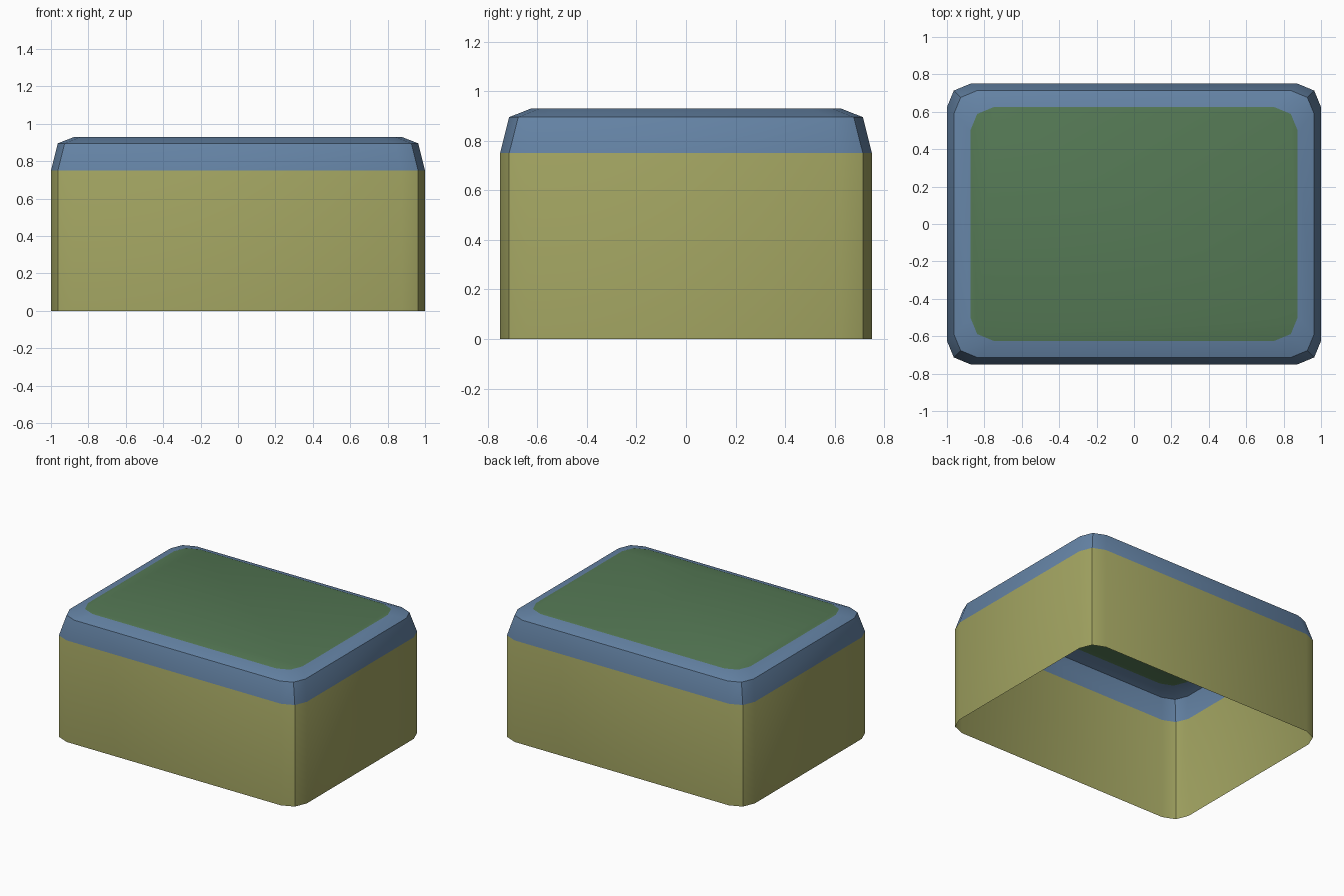
import bpy, bmesh

if "Cube" in bpy.data.objects:
    bpy.data.objects.remove(bpy.data.objects["Cube"])

HX, HY = 1.0, 0.75          # half sizes of the footprint
R, M = 0.125, 0.0366        # corner radius, arc midpoint offset
# (inset, height) of each ring, from the floor to the top panel
PROFILE = [(0, 0), (0, 0.75), (M, 0.895), (R, 0.93)]


def material(name, color):
    mat = bpy.data.materials.new(name)
    mat.diffuse_color = (*color, 1)
    mat.use_nodes = True
    mat.node_tree.nodes["Principled BSDF"].inputs["Base Color"].default_value = mat.diffuse_color
    return mat


def outline(inset):
    """Counter-clockwise rectangle with two-segment rounded corners."""
    x, y = HX - inset, HY - inset
    corner = [(x, y - R), (x - M, y - M), (x - R, y)]
    points = []
    for sx, sy in ((1, 1), (-1, 1), (-1, -1), (1, -1)):
        step = 1 if sx * sy > 0 else -1
        points += [(sx * px, sy * py) for px, py in corner[::step]]
    return points


bm = bmesh.new()
rings = [[bm.verts.new((x, y, z)) for x, y in outline(inset)]
         for inset, z in PROFILE]

# Walls and rounded rim; the underside stays open
for level, (low, high) in enumerate(zip(rings, rings[1:])):
    for i in range(len(low)):
        j = (i + 1) % len(low)
        face = bm.faces.new((low[i], low[j], high[j], high[i]))
        face.material_index = 0 if level == 0 else 1

# Flat top panel
bm.faces.new(rings[-1]).material_index = 2

mesh = bpy.data.meshes.new("rounded_cover")
bm.to_mesh(mesh)
bm.free()
for name, color in (("wall_olive", (0.36, 0.37, 0.12)),
                    ("rim_blue", (0.13, 0.23, 0.38)),
                    ("top_green", (0.09, 0.19, 0.09))):
    mesh.materials.append(material(name, color))

cover = bpy.data.objects.new("rounded_cover", mesh)
bpy.context.collection.objects.link(cover)
bpy.context.view_layer.objects.active = cover
cover.select_set(True)
bpy.ops.object.shade_smooth_by_angle(angle=0.5236)
